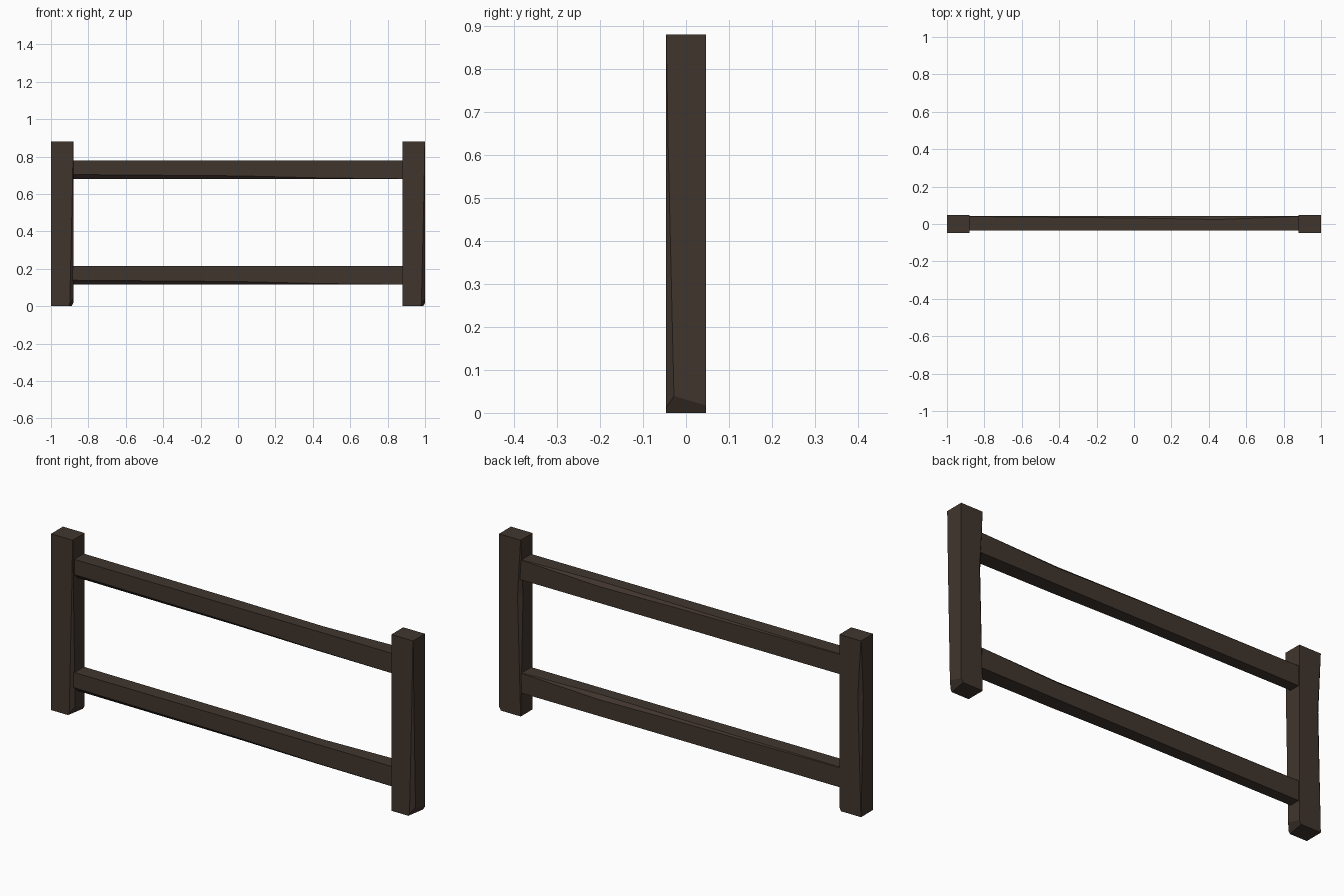
import bpy, bmesh
from mathutils import Vector

if "Cube" in bpy.data.objects:
    bpy.data.objects.remove(bpy.data.objects["Cube"])

wood = bpy.data.materials.new("dark_wood")
wood.diffuse_color = (0.052, 0.036, 0.027, 1)
wood.use_nodes = True
wood.node_tree.nodes["Principled BSDF"].inputs["Base Color"].default_value = wood.diffuse_color


# Square beam along t: (u, v) section, with the (+u,-v) and (-u,+v) edges worn by a and b
def worn_beam(name, u0, u1, v0, v1, stations, place, cut=None):
    bm = bmesh.new()
    rings = []
    for t, a, b in stations:
        pts = [(u0, v0), (u1 - a, v0), (u1, v0 + a),
               (u1, v1), (u0 + b, v1), (u0, v1 - b)]
        rings.append([bm.verts.new(place(u, v, t)) for u, v in pts])
    for lo, hi in zip(rings, rings[1:]):
        for i in range(6):
            j = (i + 1) % 6
            bm.faces.new((lo[i], lo[j], hi[j], hi[i]))
    bm.faces.new(rings[0][::-1])
    bm.faces.new(rings[-1])
    if cut:
        co, no = cut
        bmesh.ops.bisect_plane(bm, geom=bm.verts[:] + bm.edges[:] + bm.faces[:],
                               plane_co=co, plane_no=no, clear_outer=True)
        bmesh.ops.holes_fill(bm, edges=[e for e in bm.edges if e.is_boundary])
    bmesh.ops.recalc_face_normals(bm, faces=bm.faces)
    mesh = bpy.data.meshes.new(name)
    bm.to_mesh(mesh)
    bm.free()
    mesh.materials.append(wood)
    ob = bpy.data.objects.new(name, mesh)
    bpy.context.collection.objects.link(ob)
    return ob


# Posts: the same worn post at both ends, with a hacked lower corner
post_wear = [(0, 0.020, 0.001), (0.04, 0.019, 0.002),
             (0.60, 0.006, 0.018), (0.88, 0.001, 0.001)]
for side, x in (("left", -0.94), ("right", 0.94)):
    post = worn_beam(side + "_post", -0.06, 0.06, -0.047, 0.047, post_wear,
                     lambda u, v, t: (u, v, t),
                     (Vector((0.06, 0, 0.031)), Vector((1.7, -0.29, -1))))
    post.location.x = x

# Rails: front lower edge worn to the left, back upper edge worn right of centre
rail_wear = [(-0.89, 0.024, 0.002), (0.0, 0.017, 0.010),
             (0.45, 0.006, 0.018), (0.89, 0.001, 0.001)]
for level, z in (("lower", 0.165), ("upper", 0.73)):
    rail = worn_beam(level + "_rail", -0.042, 0.035, -0.05, 0.05, rail_wear,
                     lambda u, v, t: (t, -u, v))
    rail.location.z = z
